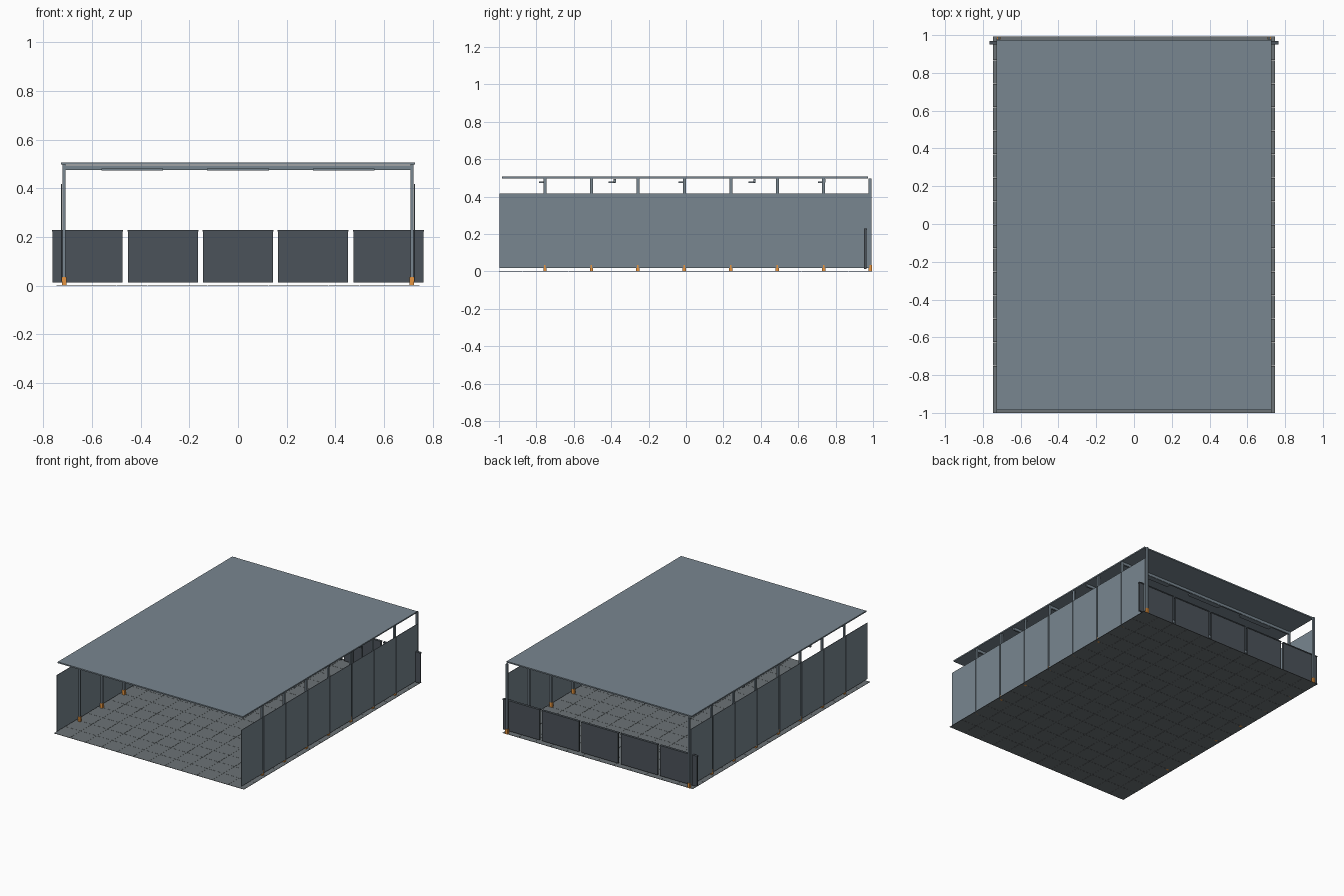
import bpy, bmesh
from mathutils import Vector

if "Cube" in bpy.data.objects:
    bpy.data.objects.remove(bpy.data.objects["Cube"])


def material(name, rgb):
    m = bpy.data.materials.new(name)
    m.diffuse_color = (*rgb, 1)
    m.use_nodes = True
    m.node_tree.nodes["Principled BSDF"].inputs["Base Color"].default_value = m.diffuse_color
    return m


STEEL = material("blue_grey_steel", (0.19, 0.24, 0.28))
DARK = material("dark_panel", (0.07, 0.085, 0.1))
FLOOR = material("floor_grey", (0.15, 0.17, 0.18))
ORANGE = material("safety_orange", (0.8, 0.3, 0.05))


def boxes(name, items, mat):
    """One object from (x0, x1, y0, y1, z0, z1) boxes."""
    bm = bmesh.new()
    for x0, x1, y0, y1, z0, z1 in items:
        vs = bmesh.ops.create_cube(bm, size=1)["verts"]
        size = Vector((x1 - x0, y1 - y0, z1 - z0))
        mid = Vector((x0 + x1, y0 + y1, z0 + z1)) / 2
        for v in vs:
            v.co = v.co * size + mid
    me = bpy.data.meshes.new(name)
    bm.to_mesh(me)
    bm.free()
    ob = bpy.data.objects.new(name, me)
    me.materials.append(mat)
    bpy.context.collection.objects.link(ob)
    return ob


def mirrored(items):
    return items + [(-b, -a, *rest) for a, b, *rest in items]


# floor: 12 x 16 thin square tiles with hairline joints
T, G = 0.1245, 0.0006
boxes("floor_tiles",
      [((i - 6) * T + G, (i - 5) * T - G, -1 + j * T + G, -1 + (j + 1) * T - G, 0, 0.002)
       for i in range(12) for j in range(16)], FLOOR)

# columns with orange feet along both sides
PITCH = 0.2484
col_y = [-0.754 + i * PITCH for i in range(8)]
boxes("columns", mirrored([(0.709, 0.721, y - 0.008, y + 0.008, 0.002, 0.498) for y in col_y]), STEEL)
boxes("column_feet", mirrored([(0.706, 0.724, y - 0.009, y + 0.009, 0, 0.035) for y in col_y]), ORANGE)

# side wall panels, one per bay, raised off the floor
boxes("side_wall_panels",
      mirrored([(0.724, 0.728, y - PITCH + 0.004, y - 0.004, 0.018, 0.417) for y in col_y]), STEEL)

# flat roof
boxes("roof", [(-0.727, 0.727, -0.984, 0.974, 0.498, 0.507)], STEEL)

# cross beams and hanging light strips
beam_y = [-0.754 + i * 0.3735 for i in range(5)]
boxes("cross_beams", [(-0.715, 0.715, y - 0.006, y + 0.006, 0.475, 0.494) for y in beam_y], STEEL)
boxes("light_strips",
      [(x - 0.127, x + 0.127, y - 0.033, y + 0.004, 0.473, 0.482)
       for x in (-0.435, 0, 0.435) for y in beam_y], STEEL)

# back doors: slab, alternating boards on the inside, cap rail on top
for k in range(5):
    cx = (k - 2) * 0.309
    w = 0.144
    parts = [(cx - w, cx + w, 0.957, 0.966, 0.012, 0.222),
             (cx - w - 0.002, cx + w + 0.002, 0.951, 0.969, 0.222, 0.229)]
    for i in range(8):
        x = cx - w + i * 0.036
        parts.append((x + 0.0008, x + 0.0352, 0.955 - 0.002 * (i % 2), 0.9575, 0.012, 0.222))
    boxes("back_door_panel_%d" % (k + 1), parts, DARK)
